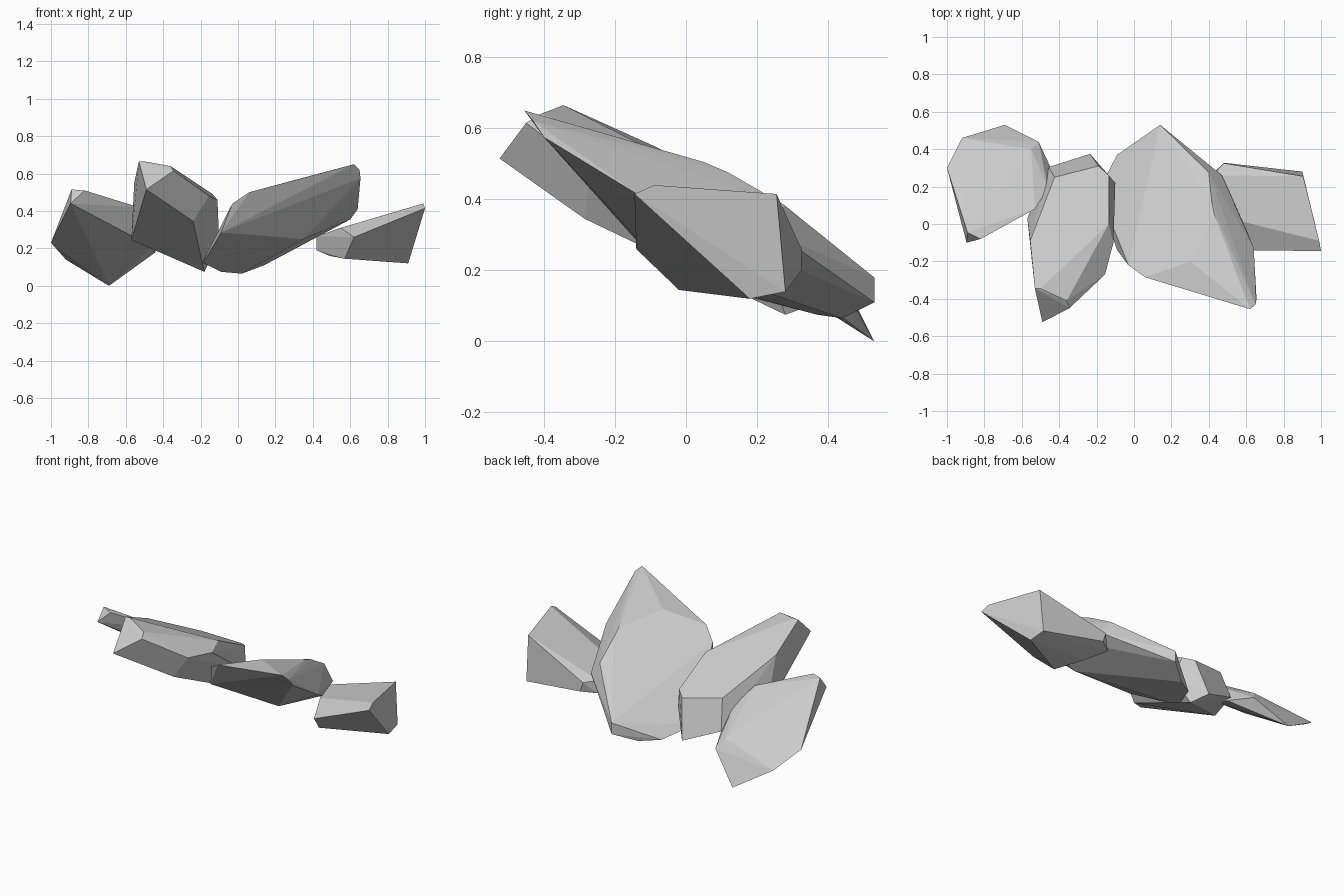
import bpy, bmesh


def rock(name, corners):
    """Chiselled stone: convex hull around a few corner points, flat faces."""
    bm = bmesh.new()
    for p in corners:
        bm.verts.new(p)
    hull = bmesh.ops.convex_hull(bm, input=bm.verts)
    loose = {v for v in hull["geom_interior"] + hull["geom_unused"]
             if isinstance(v, bmesh.types.BMVert) and not v.link_faces}
    bmesh.ops.delete(bm, geom=list(loose), context='VERTS')
    # merge nearly coplanar triangles into broad facets
    bmesh.ops.dissolve_limit(bm, angle_limit=0.07, verts=bm.verts, edges=bm.edges)
    bmesh.ops.recalc_face_normals(bm, faces=bm.faces)
    mesh = bpy.data.meshes.new(name)
    bm.to_mesh(mesh)
    bm.free()
    obj = bpy.data.objects.new(name, mesh)
    bpy.context.collection.objects.link(obj)
    return obj


# Far left stone
rock("left_rock", [
    (-.895, -.10, .44), (-.89, -.045, .515), (-.82, -.08, .51), (-.53, .08, .42),
    (-.46, .19, .32), (-.46, .20, .21), (-.44, .29, .18), (-.51, .44, .16),
    (-.55, .40, .22), (-.62, .355, .252), (-.69, .53, 0), (-1, .30, .23),
    (-.92, .46, .14)])

# Tall stone left of centre
rock("middle_left_rock", [
    (-.49, -.525, .515), (-.53, -.345, .665), (-.50, -.345, .665), (-.36, -.41, .64),
    (-.345, -.45, .615), (-.24, -.285, .345), (-.155, -.27, .48), (-.22, -.17, .55),
    (-.11, -.10, .46), (-.135, 0, .49), (-.57, .03, .245), (-.555, -.09, .55),
    (-.425, .25, .377), (-.19, .31, .34), (-.135, .26, .36), (-.10, .22, .23),
    (-.235, .375, .11), (-.455, .305, .20), (-.18, .28, .075)])

# Largest stone right of centre
rock("large_rock", [
    (.62, -.455, .65), (.65, -.43, .62), (.655, -.40, .575), (.64, -.13, .41),
    (.60, -.03, .355), (.06, -.285, .50), (-.03, -.22, .44), (-.09, -.14, .285),
    (-.17, .10, .15), (-.19, .18, .125), (-.09, .37, .075), (.02, .44, .065),
    (.14, .53, .11), (.14, .53, .18), (.47, .26, .30), (.40, .275, .385),
    (.415, .12, .475), (.43, .05, .505), (.30, -.20, .565), (.35, -.10, .25)])

# Far right stone
rock("right_rock", [
    (1, -.145, .415), (.99, -.09, .44), (.905, .255, .415), (.90, .28, .14),
    (.91, .18, .12), (.62, -.14, .26), (.57, -.02, .145), (.55, .02, .31),
    (.50, .325, .20), (.48, .325, .26), (.42, .27, .19), (.42, .26, .265),
    (.49, .15, .16)])
